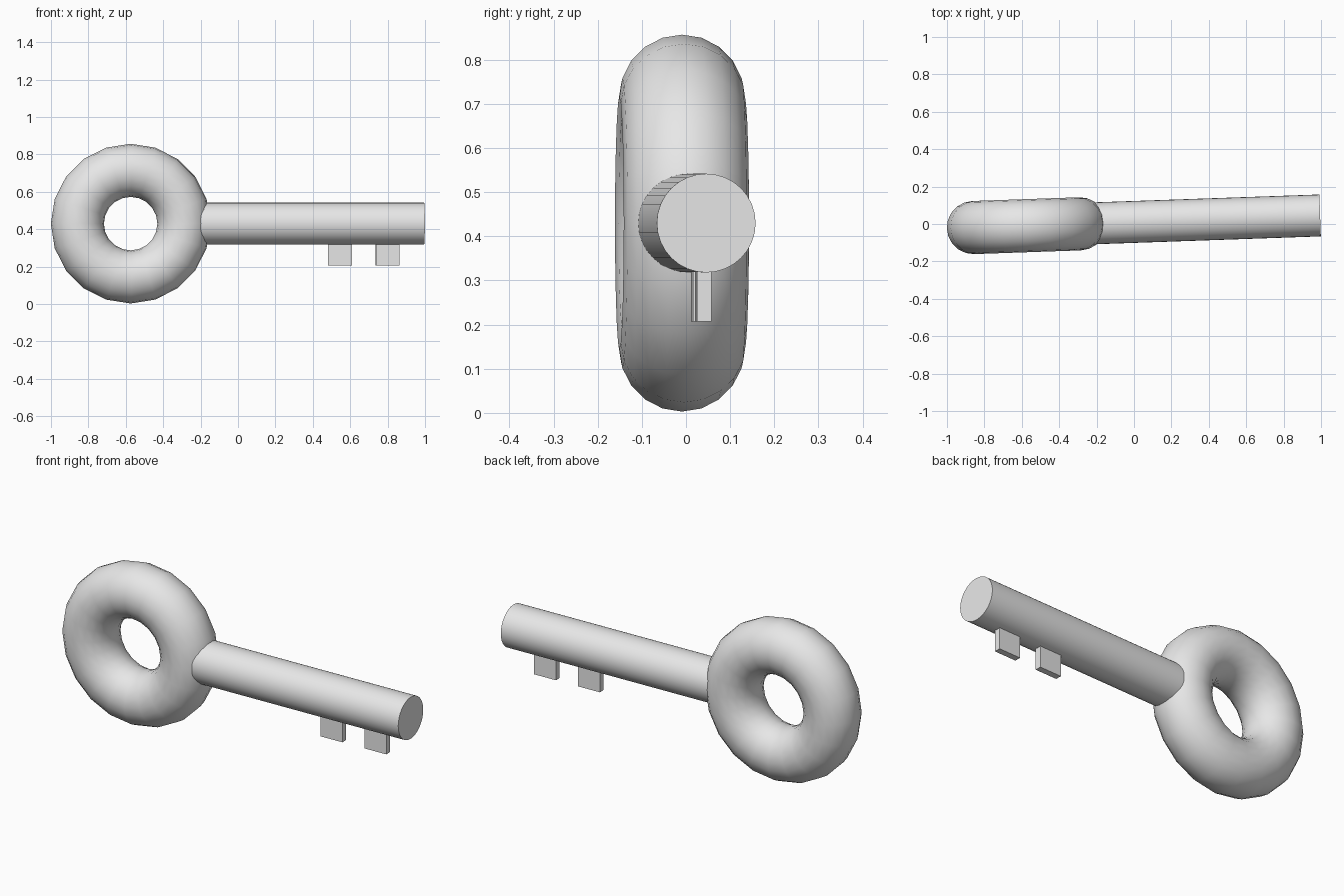
import bpy
import math
from mathutils import Matrix, Vector

cube = bpy.data.objects.get("Cube")
if cube:
    bpy.data.objects.remove(cube, do_unlink=True)

# One plain grey for the whole key
grey = bpy.data.materials.new("plain grey")
grey.use_nodes = True
colour = (0.8, 0.8, 0.8, 1.0)
grey.diffuse_color = colour
grey.node_tree.nodes["Principled BSDF"].inputs["Base Color"].default_value = colour

# The key is laid out along its own axis from the bow centre, then turned 2 degrees
PLACE = Matrix.Translation(Vector((-0.574, -0.009, 0.43))) @ Matrix.Rotation(math.radians(2), 4, "Z")


def finish(name, matrix, smooth=True):
    obj = bpy.context.object
    obj.name = name
    obj.data.name = name
    obj.data.materials.append(grey)
    obj.matrix_world = PLACE @ matrix
    if smooth:
        bpy.ops.object.shade_smooth_by_angle(angle=math.radians(40))
    return obj


# Ring-shaped bow
bpy.ops.mesh.primitive_torus_add(major_segments=20, minor_segments=20,
                                 major_radius=0.285, minor_radius=0.142)
finish("bow_ring", Matrix.Rotation(math.pi / 2, 4, "X"))

# Round shaft, starting inside the ring's tube
start, end = 0.29, 1.57
bpy.ops.mesh.primitive_cylinder_add(vertices=32, radius=0.112, depth=end - start)
finish("shaft", Matrix.Translation(((start + end) / 2, 0, 0)) @ Matrix.Rotation(math.pi / 2, 4, "Y"))

# Two flat teeth below the shaft
for name, x in (("inner_tooth", 1.12), ("outer_tooth", 1.375)):
    bpy.ops.mesh.primitive_cube_add(size=1)
    tooth = finish(name, Matrix.Translation((x, 0, -0.158)), smooth=False)
    tooth.data.transform(Matrix.Diagonal((0.128, 0.033, 0.13, 1)))
